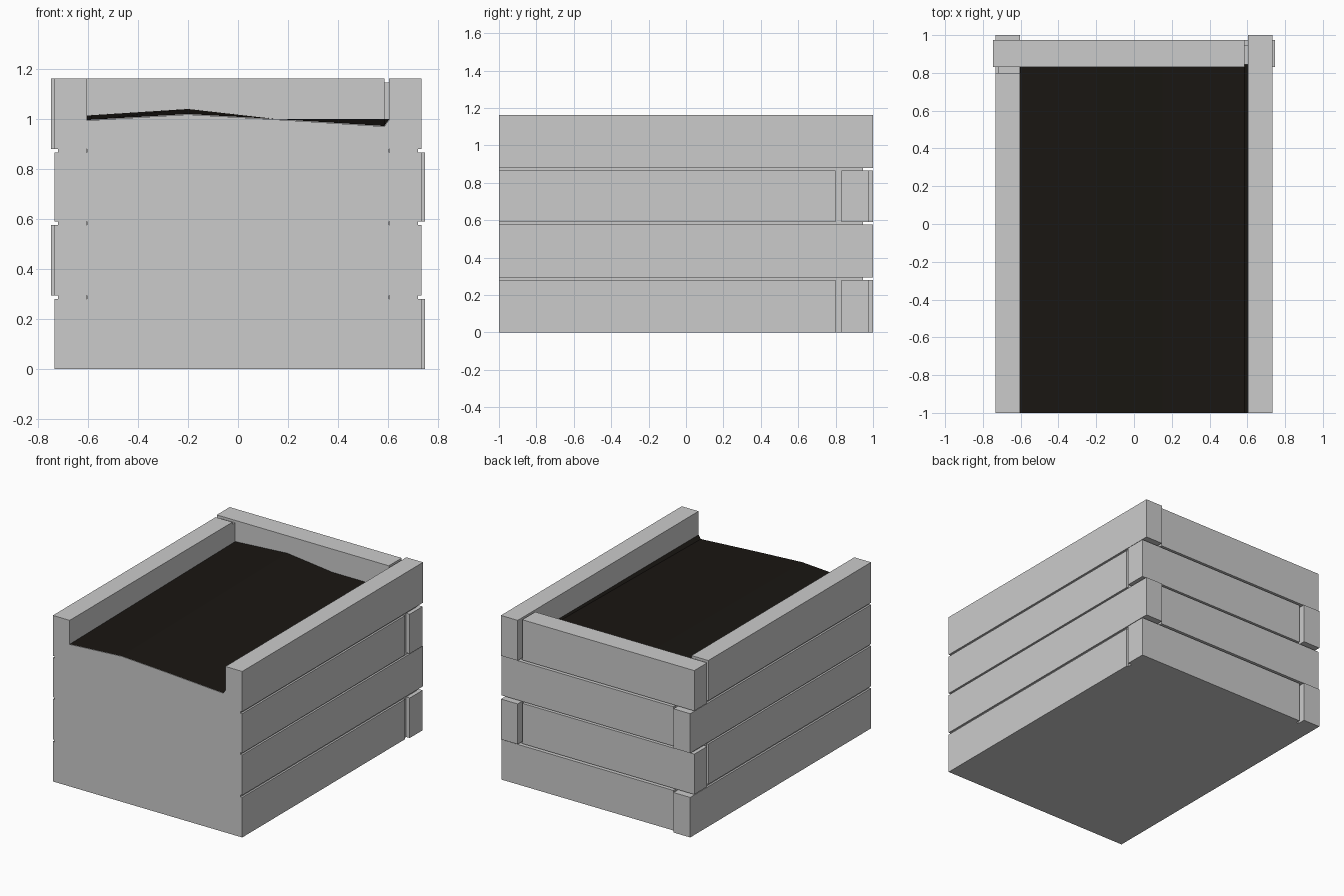
import bpy, bmesh

if "Cube" in bpy.data.objects:
    bpy.data.objects.remove(bpy.data.objects["Cube"])

def mesh_object(name, verts, faces):
    me = bpy.data.meshes.new(name)
    me.from_pydata(verts, [], faces)
    bm = bmesh.new()
    bm.from_mesh(me)
    bmesh.ops.recalc_face_normals(bm, faces=bm.faces)
    bm.to_mesh(me)
    bm.free()
    ob = bpy.data.objects.new(name, me)
    bpy.context.collection.objects.link(ob)
    return ob

def box(name, x, y, z):
    x, y, z = sorted(x), sorted(y), sorted(z)
    v = [(a, b, c) for a in x for b in y for c in z]
    f = [(0, 1, 3, 2), (4, 6, 7, 5), (0, 4, 5, 1),
         (2, 3, 7, 6), (0, 2, 6, 4), (1, 5, 7, 3)]
    return mesh_object(name, v, f)

# Interlocking beams: each layer swaps which corner overlaps
layers = [(0.0, 0.28), (0.295, 0.577), (0.59, 0.866), (0.88, 1.162)]
for i, z in enumerate(layers):
    s = 1 if i % 2 == 0 else -1      # side on which the back beam pokes out
    box(f"short_side_beam_{i}", (s * 0.603, s * 0.733), (-1, 0.8), z)
    box(f"long_side_beam_{i}", (-s * 0.603, -s * 0.733), (-1, 1), z)
    box(f"back_beam_{i}", (-s * 0.585, s * 0.747), (0.832, 0.975), z)

# Recessed inner lining seen through the gaps
for s, n in ((-1, "left"), (1, "right")):
    box(f"{n}_lining", (s * 0.605, s * 0.72), (-1, 0.945), (0, 1.145))
box("back_lining", (-0.61, 0.61), (0.845, 0.945), (0, 1.145))
box("core_fill", (-0.605, 0.605), (-0.99, 0.85), (0, 0.95))

# Uneven soil surface, front edge and back edge heights
xs = [-0.603, -0.587, -0.2, 0.15, 0.585, 0.603]
front = [0.995, 0.997, 1.02, 1.0, 0.972, 0.997]
back = [1.015, 1.015, 1.04, 1.0, 1.0, 1.0]
n = len(xs)
soil = mesh_object(
    "soil",
    [(x, -1, z) for x, z in zip(xs, front)] + [(x, 0.845, z) for x, z in zip(xs, back)],
    [(i, i + 1, n + i + 1, n + i) for i in range(n - 1)])
if soil.data.polygons[0].normal.z < 0:
    soil.data.flip_normals()
mat = bpy.data.materials.new("soil_dark")
mat.diffuse_color = (0.01, 0.008, 0.006, 1)
mat.use_nodes = True
mat.node_tree.nodes["Principled BSDF"].inputs["Base Color"].default_value = mat.diffuse_color
soil.data.materials.append(mat)

# Flat front panel following the soil edge
outline = [(x, z - 0.002) for x, z in zip(xs, front)] + [(0.603, 0), (-0.603, 0)]
m = len(outline)
mesh_object(
    "front_panel",
    [(x, -1, z) for x, z in outline] + [(x, -0.98, z) for x, z in outline],
    [tuple(range(m)), tuple(range(m, 2 * m))]
    + [(i, (i + 1) % m, m + (i + 1) % m, m + i) for i in range(m)])
